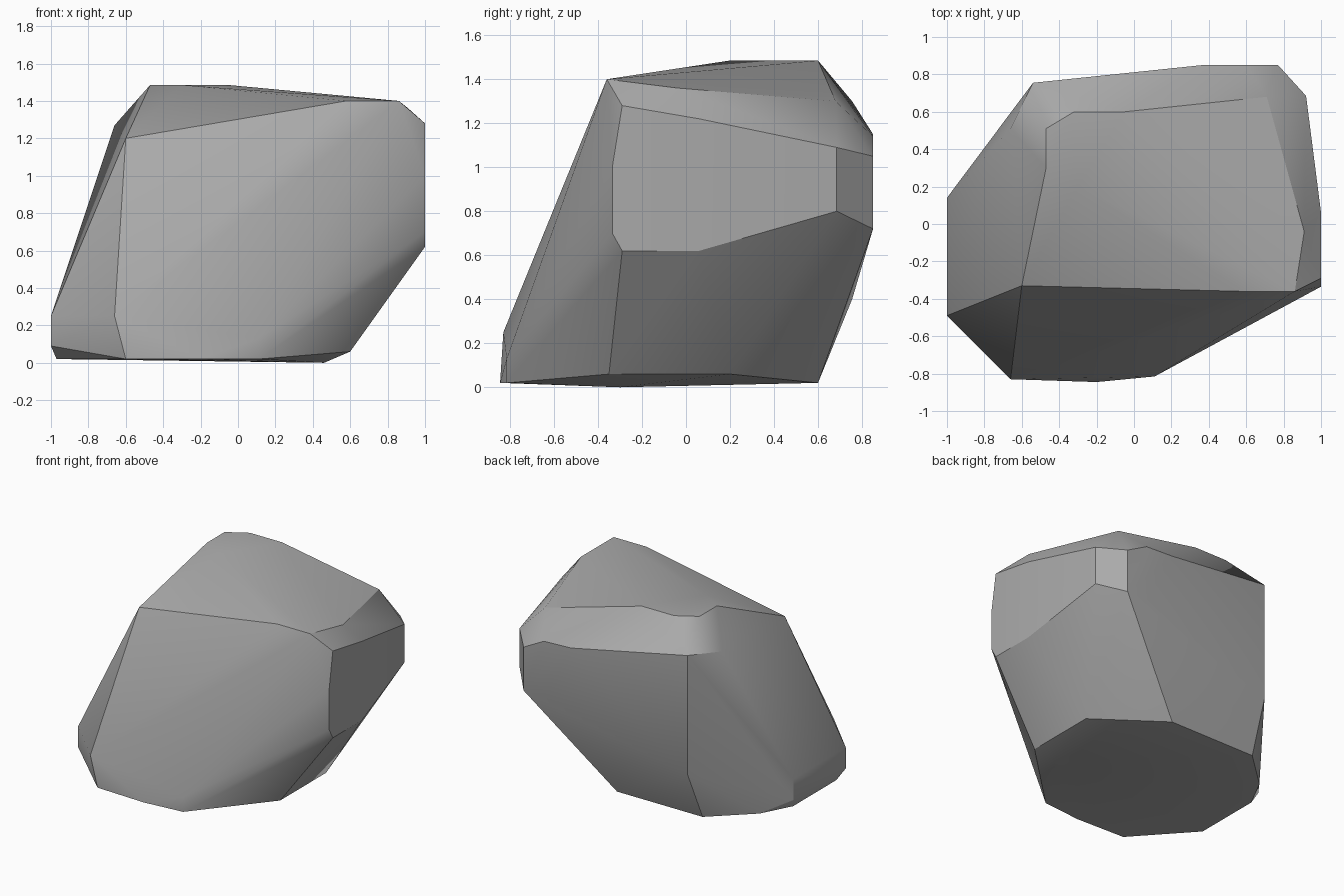
import bpy
import bmesh
import math

# Remove only the default cube
default_cube = bpy.data.objects.get("Cube")
if default_cube is not None:
    bpy.data.objects.remove(default_cube, do_unlink=True)


def make_material(name, grey):
    """Flat stone colour for viewport and render."""
    material = bpy.data.materials.new(name)
    material.use_nodes = True
    colour = (grey, grey, grey, 1)
    material.diffuse_color = colour
    shader = next(node for node in material.node_tree.nodes
                  if node.type == "BSDF_PRINCIPLED")
    shader.inputs["Base Color"].default_value = colour
    return material


def level(height, *corners):
    """Corners that share one height."""
    return [(x, y, height) for x, y in corners]


def upright(x, y, *heights):
    """Corners stacked on one vertical edge."""
    return [(x, y, height) for height in heights]


def chiselled_stone(name, corners, material):
    """Wrap a tight convex skin around the corners."""
    mesh = bpy.data.meshes.new(name)
    bm = bmesh.new()
    for corner in corners:
        bm.verts.new(corner)
    hull = bmesh.ops.convex_hull(bm, input=list(bm.verts))
    # Drop any corner that ended up inside the skin
    leftovers = set(hull["geom_interior"]) | set(hull["geom_unused"])
    inner = [item for item in leftovers if isinstance(item, bmesh.types.BMVert)]
    bmesh.ops.delete(bm, geom=inner, context="VERTS")
    bmesh.ops.recalc_face_normals(bm, faces=list(bm.faces))
    bm.to_mesh(mesh)
    bm.free()
    mesh.materials.append(material)
    stone = bpy.data.objects.new(name, mesh)
    bpy.context.collection.objects.link(stone)
    return stone


corners = []

# Flat crown and its sloping shoulders
corners += level(1.485, (-.47, .51), (-.47, .3), (-.32, .6), (-.05, .6), (-.3, .2))
corners += level(1.4, (.58, -.36), (.86, -.36))
corners += upright(-.6, -.33, 1.2)
corners += upright(.91, -.04, 1.36)
corners += upright(.71, .68, 1.3)

# Overhanging side on the left
corners += upright(1, -.29, .62, 1.28)
corners += upright(1, -.335, .7, 1)
corners += upright(1, .06, .62, 1.22)

# Narrow chamfer and the back wall
corners += upright(.92, .685, .8, 1.09)
corners += upright(.77, .85, .72, 1.05)
corners += upright(.37, .85, 1.15)
corners += upright(.6, .85, .72, 1.14)
corners += upright(-.54, .755, .4, 1.3)
corners += upright(-.66, .51, 1.27)

# Low toe on the right and at the front
corners += upright(-1, .14, .09, .25)
corners += upright(-1, -.49, .09, .25)
corners += upright(-.66, -.83, .25)
corners += upright(.11, -.815, .02, .13)

# Base outline, with a small bevel under the overhang
corners += level(.02, (-.6, -.83), (-.2, -.845), (-.97, -.42), (-.97, .1))
corners += level(.02, (-.85, .33), (-.56, .6), (.16, .6))
corners += level(.06, (.6, -.35), (.6, .2))
corners += level(0, (.46, -.3))

boulder = chiselled_stone("boulder", corners, make_material("stone grey", .4))

# Soft shading on gentle folds, crisp on strong ridges
bpy.ops.object.select_all(action="DESELECT")
boulder.select_set(True)
bpy.context.view_layer.objects.active = boulder
bpy.ops.object.shade_smooth_by_angle(angle=math.radians(30))
